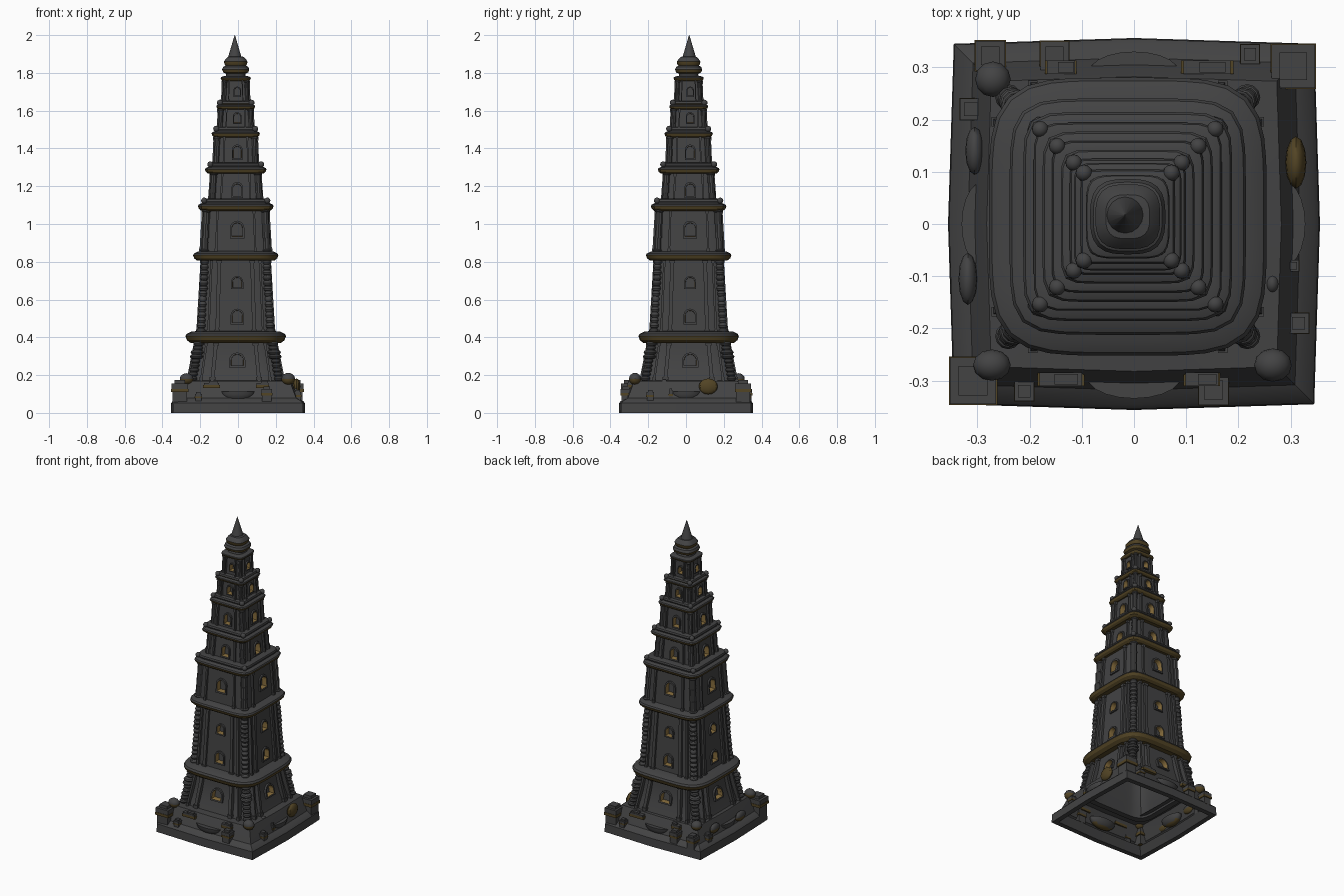
import bpy, bmesh, math, random
from mathutils import Matrix, Vector

if "Cube" in bpy.data.objects:
    bpy.data.objects.remove(bpy.data.objects["Cube"])

random.seed(4)
AXIS = Vector((-0.012, 0.014, 0))      # the tower sits slightly off the plinth centre


def material(name, col):
    m = bpy.data.materials.new(name)
    m.diffuse_color = (*col, 1)
    m.use_nodes = True
    m.node_tree.nodes["Principled BSDF"].inputs["Base Color"].default_value = m.diffuse_color
    return m


MATS = [material("dark stone", (0.056, 0.056, 0.057)),
        material("dull gold", (0.26, 0.165, 0.05)),
        material("dark bronze", (0.085, 0.058, 0.018))]


def shade(ob):
    bpy.ops.object.select_all(action='DESELECT')
    ob.select_set(True)
    bpy.context.view_layer.objects.active = ob
    bpy.ops.object.shade_smooth_by_angle(angle=math.radians(32))


def finish(name, bm, loc=(0, 0, 0), bronze_under=None):
    bmesh.ops.recalc_face_normals(bm, faces=bm.faces[:])
    bm.normal_update()
    if bronze_under is not None:
        for f in bm.faces:
            if f.normal.z < bronze_under:
                f.material_index = 2
    me = bpy.data.meshes.new(name)
    bm.to_mesh(me)
    bm.free()
    for m in MATS:
        me.materials.append(m)
    ob = bpy.data.objects.new(name, me)
    ob.location = loc
    bpy.context.collection.objects.link(ob)
    shade(ob)
    return ob


def four(bm):
    """Repeat the geometry on all four sides of the axis."""
    geom = bm.verts[:] + bm.edges[:] + bm.faces[:]
    for k in (1, 2, 3):
        d = bmesh.ops.duplicate(bm, geom=geom)["geom"]
        bmesh.ops.rotate(bm, verts=[g for g in d if isinstance(g, bmesh.types.BMVert)],
                         matrix=Matrix.Rotation(k * math.pi / 2, 3, 'Z'))


def bridge(bm, rings, mat=lambda k: 0):
    for k, (a, b) in enumerate(zip(rings, rings[1:])):
        for i in range(len(a)):
            j = (i + 1) % len(a)
            bm.faces.new((a[i], a[j], b[j], b[i])).material_index = mat(k)


def loft(bm, sections, n, seg=48, closed=False):
    """Stack of superellipse rings: sections are (z, half width)."""
    rings = []
    for z, h in sections:
        ring = []
        for i in range(seg):
            c, s = math.cos(2 * math.pi * i / seg), math.sin(2 * math.pi * i / seg)
            r = h / (abs(c) ** n + abs(s) ** n) ** (1 / n)
            ring.append(bm.verts.new((r * c, r * s, z)))
        rings.append(ring)
    bridge(bm, rings + rings[:1] if closed else rings)


def box(bm, c, size):
    m = Matrix.Translation(c) @ Matrix.Diagonal((*size, 1))
    return bmesh.ops.create_cube(bm, size=1, matrix=m)["verts"]


def ball(bm, c, size, u=12, v=8):
    m = Matrix.Translation(c) @ Matrix.Diagonal((*size, 1))
    return bmesh.ops.create_uvsphere(bm, u_segments=u, v_segments=v, radius=1, matrix=m)["verts"]


def paint(verts, index):
    for f in {f for v in verts for f in v.link_faces}:
        f.material_index = index


# z0, half0, z1, half1, corner sharpness of each storey
TIERS = [(.16, .25, .39, .205, 7), (.41, .197, .83, .172, 8), (.84, .18, 1.09, .165, 9),
         (1.10, .136, 1.29, .122, 10), (1.30, .112, 1.48, .104, 10),
         (1.49, .088, 1.62, .082, 10), (1.63, .066, 1.77, .060, 10)]
# z, half, thickness, sharpness of the cornice on top of each storey
CORNICES = [(.40, .266, .030, 4.5), (.83, .226, .023, 6), (1.09, .200, .020, 8),
            (1.285, .163, .018, 9), (1.475, .128, .017, 9), (1.62, .103, .013, 10),
            (1.77, .080, .012, 5)]
# storey, centre z, width, height of each arched window
WINDOWS = [(0, .28, .078, .072), (1, .51, .064, .076), (1, .69, .058, .064), (2, .97, .068, .086),
           (3, 1.18, .056, .076), (4, 1.38, .052, .074), (5, 1.56, .042, .058), (6, 1.70, .036, .050)]


def half_at(t, z):
    z0, h0, z1, h1, _ = t
    return h0 + (h1 - h0) * (z - z0) / (z1 - z0)


def arch_ring(bm, win, s, d):
    """Ring of arch vertices lying d outside the sloping front wall."""
    ti, zc, w, h = win
    w, h = w * s, h * s
    pts = [(-w / 2, -h / 2), (w / 2, -h / 2)]
    for k in range(9):
        a = math.pi * k / 8
        pts.append((w / 2 * math.cos(a), h / 2 - w / 2 + w / 2 * math.sin(a)))
    d -= .008 if ti == 0 else 0
    return [bm.verts.new((x + .008, -half_at(TIERS[ti], zc + z) - d, zc + z)) for x, z in pts]


# hollow square plinth
bm = bmesh.new()
loft(bm, [(.05, .30), (0, .325), (0, .356), (.052, .354), (.062, .346), (.078, .318),
          (.155, .288), (.168, .282), (.172, .20)], 22, 8)
finish("plinth", bm)

for i, (t, (cz, ch, ct, cn)) in enumerate(zip(TIERS, CORNICES)):
    z0, h0, z1, h1, n = t
    # storey wall with deep gold-lined window recesses
    bm = bmesh.new()
    outer = [(z0 + (z1 - z0) * k / 4) for k in range(5)]
    outer = [(z, half_at(t, z) - (.012 * math.sin(math.pi * k / 4) if i == 0 else 0))
             for k, z in enumerate(outer)]
    loft(bm, outer + [(z, h - .036) for z, h in reversed(outer)], n, closed=True)
    wall = finish(f"storey_{i + 1}", bm, AXIS)
    bm = bmesh.new()
    for win in [w for w in WINDOWS if w[0] == i]:
        a, b = arch_ring(bm, win, .82, .03), arch_ring(bm, win, .82, -.024)
        bridge(bm, [a, b], lambda k: 1)
        bm.faces.new(a)
        bm.faces.new(b)
    four(bm)
    cutter = finish("window_cutter", bm, AXIS)
    cutter.hide_render = True
    mod = wall.modifiers.new("windows", 'BOOLEAN')
    mod.operation, mod.solver, mod.object = 'DIFFERENCE', 'EXACT', cutter
    bpy.context.view_layer.objects.active = wall
    bpy.ops.object.modifier_apply(modifier="windows")
    bpy.data.objects.remove(cutter)
    shade(wall)

    # rounded cornice
    nxt = TIERS[i + 1][1] if i < 6 else .05
    bm = bmesh.new()
    loft(bm, [(cz - ct, h1 - .005), (cz - ct, ch - ct * .9), (cz - ct * .5, ch - ct * .25),
              (cz + ct * .2, ch), (cz + ct * .6, ch - ct * .2), (cz + ct, ch - ct),
              (cz + ct * 1.15, nxt - .005)], cn)
    finish(f"cornice_{i + 1}", bm, AXIS, -.1)

    # thin second ledge with corner knobs above the upper cornices
    if 2 <= i <= 5:
        bm = bmesh.new()
        lz, lh = cz + ct * 1.7, ch - ct * 1.0
        loft(bm, [(lz - ct, nxt), (lz - ct, lh - .006), (lz - .004, lh), (lz + .006, lh - .003),
                  (lz + .01, lh - .014), (lz + .008, nxt - .004)], 12)
        finish(f"upper_ledge_{i + 1}", bm, AXIS, -.5)
        bm = bmesh.new()
        ball(bm, (lh * .93, lh * .93, lz), (.016, .016, .016))
        four(bm)
        finish(f"corner_knobs_{i + 1}", bm, AXIS)

    # corner columns: beaded below, plain posts above
    bm = bmesh.new()
    k = 2 ** (-1 / n)
    lo, hi = z0 + .01, cz - ct * .7
    if i < 2:
        cnt = 9 if i == 0 else 14
        for j in range(cnt):
            z = lo + (hi - lo) * (j + .5) / cnt
            d = half_at(t, z) * k + (.004 if i else .006)
            r = (.024 if i else .028) * (1.25 if i == 0 and j in (5, 6) else random.uniform(.85, 1.05))
            ball(bm, (d, d, z), (r, r, (hi - lo) / cnt * .68), 12, 6)
    else:
        r = .021 - .0025 * (i - 2)
        for j in range(3):
            z = lo + (hi - lo) * (j + .5) / 3
            d = half_at(t, z) * k
            bmesh.ops.create_cone(bm, cap_ends=True, segments=10, radius1=r, radius2=r * .9,
                                  depth=(hi - lo) / 3, matrix=Matrix.Translation((d, d, z)))
        for z in (lo + .01, hi - .008):
            d = half_at(t, z) * k
            ball(bm, (d, d, z), (r * 1.25, r * 1.25, .010), 10, 6)
    four(bm)
    finish(f"corner_columns_{i + 1}", bm, AXIS)

    # sloping pilasters
    bm = bmesh.new()
    for fx, w in ([(.50, .02), (.74, .012)] if i < 2 else [(.58, .014 - .0015 * i)]):
        for s in (-1, 1):
            for v in box(bm, (0, 0, (lo + hi) / 2), (w, .034, hi - lo)):
                h = half_at(t, v.co.z)
                v.co.x += s * fx * h
                v.co.y -= h - .004
            for zz in (lo + .012, hi - .012):
                h = half_at(t, zz)
                box(bm, (s * fx * h, -h + .004, zz), (w * 1.5, .038, .018))
    four(bm)
    finish(f"pilasters_{i + 1}", bm, AXIS)

# raised stone window frames with gold inner lips
bm = bmesh.new()
for win in WINDOWS:
    rings = [arch_ring(bm, win, s, d) for s, d in ((1.1, -.012), (1.1, .010), (.84, .010), (.81, -.003))]
    bridge(bm, rings, lambda k: 1 if k == 2 else 0)
four(bm)
finish("window_frames", bm, AXIS)

# domed crown and spire
bm = bmesh.new()
loft(bm, [(1.775, .054), (1.795, .050), (1.802, .066), (1.818, .072), (1.832, .066), (1.838, .054),
          (1.846, .060), (1.860, .062), (1.874, .053), (1.885, .042), (1.89, .004)], 3, 32)
finish("crown", bm, AXIS, -.1)
bm = bmesh.new()
bmesh.ops.create_cone(bm, cap_ends=True, segments=16, radius1=.035, radius2=.001, depth=.115,
                      matrix=Matrix.Translation((-.005, .003, 1.9425)))
finish("spire", bm, AXIS)

# stepped blocks on the plinth: x, y, size, base z, height
BLOCKS = [(.305, .302, .085, .05, .125), (-.308, -.300, .09, .05, .125), (-.275, .322, .058, .05, .09),
          (-.152, .322, .056, .05, .09), (.222, .325, .038, .05, .06), (-.312, .22, .042, .05, .07),
          (.315, -.19, .04, .05, .07), (.152, -.318, .058, .05, .09), (-.21, -.32, .038, .05, .06),
          (.305, -.08, .022, .05, .08)]
bm = bmesh.new()
for x, y, s, z, h in BLOCKS:
    box(bm, (x, y, z + h * .25), (s * .85, s * .85, h * .5))
    paint(box(bm, (x, y, z + h * .55), (s * 1.03, s * 1.03, h * .14)), 2)
    box(bm, (x, y, z + h * .72), (s * .98, s * .98, h * .26))
    box(bm, (x, y, z + h * .92), (s * .62, s * .62, h * .16))
finish("plinth_blocks", bm, bronze_under=-.3)

# flat-topped half bowls on the plinth sides
bm = bmesh.new()
for x, y, sx, sy in [(0, -.292, .09, .042), (0, .292, .085, .038), (.288, 0, .04, .08), (-.290, 0, .04, .08)]:
    for v in ball(bm, (x, y, .112), (sx, sy, .052), 20, 10):
        v.co.z = min(v.co.z, .112)
finish("half_bowls", bm, bronze_under=-.75)

# pebbles and low oval stones, the first one all bronze
bm = bmesh.new()
for k, (x, y, z, sx, sy, sz) in enumerate([
        (.310, .118, .14, .02, .05, .042), (-.305, .14, .12, .018, .046, .03),
        (-.318, -.105, .11, .018, .05, .03), (-.27, .277, .18, .034, .034, .03),
        (-.272, -.27, .18, .036, .03, .03), (.266, -.27, .18, .036, .032, .032),
        (.265, -.115, .16, .013, .018, .018)]):
    vs = ball(bm, (x, y, z), (sx, sy, sz), 12, 8)
    paint(vs, 2 if k == 0 else 0)
finish("plinth_stones", bm, bronze_under=-.1)

# small ledge tablets on the front and back of the plinth
bm = bmesh.new()
for x, y, w in [(-.14, -.297, .09), (.13, -.297, .07), (.14, .300, .10), (-.14, .3, .06)]:
    paint(box(bm, (x, y, .14), (w, .026, .016)), 2)
    box(bm, (x, y, .153), (w * .9, .026, .012))
    box(bm, (x + .01, y, .162), (w * .5, .02, .012))
finish("plinth_tablets", bm, bronze_under=-.3)
